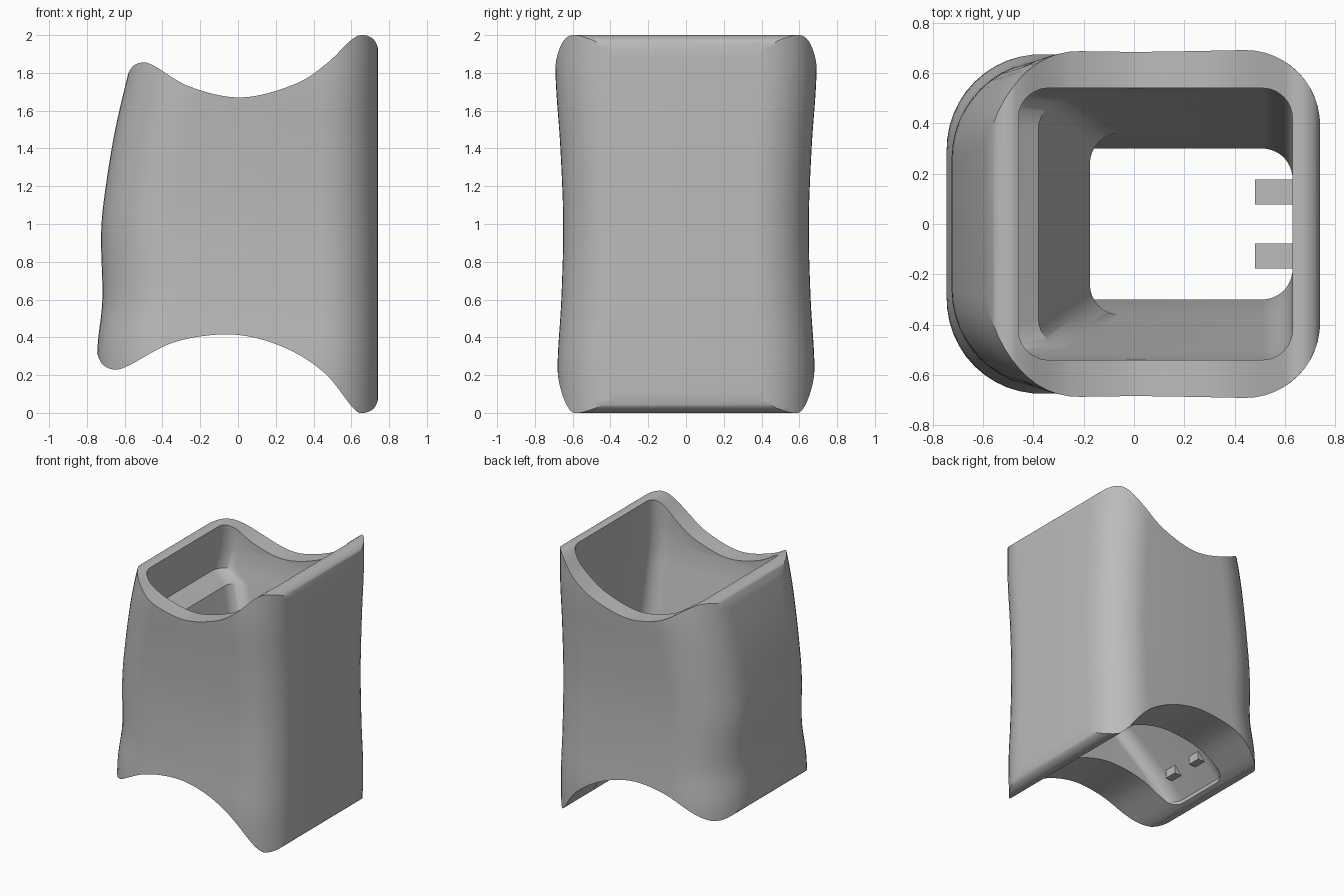
import bpy, bmesh, math

cube = bpy.data.objects.get("Cube")
if cube:
    bpy.data.objects.remove(cube, do_unlink=True)

grey = bpy.data.materials.new("plain_grey")
grey.use_nodes = True
GREY = (0.5, 0.5, 0.5, 1)
grey.diffuse_color = GREY
grey.node_tree.nodes["Principled BSDF"].inputs["Base Color"].default_value = GREY


def make_object(name, bm):
    bmesh.ops.recalc_face_normals(bm, faces=bm.faces[:])
    mesh = bpy.data.meshes.new(name)
    bm.to_mesh(mesh)
    bm.free()
    mesh.materials.append(grey)
    ob = bpy.data.objects.new(name, mesh)
    bpy.context.collection.objects.link(ob)
    return ob


def spline(pts, steps=8):
    """Catmull-Rom curve through 2D points."""
    p = [pts[0]] + pts + [pts[-1]]
    out = []
    for a, b, c, d in zip(p, p[1:], p[2:], p[3:]):
        for i in range(steps):
            t = i / steps
            out.append(tuple(0.5 * (2 * b[k] + (c[k] - a[k]) * t
                       + (2 * a[k] - 5 * b[k] + 4 * c[k] - d[k]) * t * t
                       + (3 * b[k] - a[k] - 3 * c[k] + d[k]) * t ** 3) for k in (0, 1)))
    return out + [pts[-1]]


def lookup(table, z):
    """Linear reading of a (z, value) table."""
    for (z0, v0), (z1, v1) in zip(table, table[1:]):
        if z <= z1:
            return v0 + (v1 - v0) * max(0, (z - z0) / (z1 - z0))
    return table[-1][1]


def ring(left, right, half, r_left, r_right, z, seg=12):
    """Rounded rectangle at height z."""
    corners = [(right, 1, r_right, 0), (left, 1, r_left, 90),
               (left, -1, r_left, 180), (right, -1, r_right, 270)]
    pts = []
    for x, side, r, start in corners:
        cx = x - r if x == right else x + r
        cy = side * (half - r)
        for i in range(seg + 1):
            a = math.radians(start + 90 * i / seg)
            pts.append((cx + r * math.cos(a), cy + r * math.sin(a), z))
    return pts


def loft(name, rings):
    bm = bmesh.new()
    rows = [[bm.verts.new(p) for p in r] for r in rings]
    n = len(rows[0])
    for lo, hi in zip(rows, rows[1:]):
        for i in range(n):
            j = (i + 1) % n
            bm.faces.new((lo[i], lo[j], hi[j], hi[i]))
    bm.faces.new(rows[0])
    bm.faces.new(rows[-1])
    return make_object(name, bm)


def boolean(ob, cutter, operation):
    mod = ob.modifiers.new(operation.lower(), 'BOOLEAN')
    mod.object = cutter
    mod.operation = operation
    mod.solver = 'EXACT'
    bpy.context.view_layer.objects.active = ob
    bpy.ops.object.modifier_apply(modifier=mod.name)
    bpy.data.objects.remove(cutter, do_unlink=True)


# Outer sleeve: bowed back wall, waisted sides
back = spline([(-0.1, -0.75), (0.33, -0.745), (0.6, -0.718), (0.95, -0.725),
               (1.2, -0.70), (1.5, -0.65), (1.8, -0.58), (2.1, -0.5)])
sides = spline([(-0.1, 0.67), (0.25, 0.68), (0.6, 0.66), (1.0, 0.65),
                (1.4, 0.665), (1.77, 0.69), (2.1, 0.69)])
levels = [-0.1 + 2.2 * i / 40 for i in range(41)]
sleeve = loft("sleeve", [ring(lookup(back, z), 0.74, lookup(sides, z), 0.39, 0.3, z)
                         for z in levels])

# Saddle-shaped ends with rounded tips
top = spline([(-0.61, 1.74), (-0.58, 1.8), (-0.55, 1.84), (-0.5, 1.855), (-0.44, 1.835),
              (-0.25, 1.725), (0.02, 1.67), (0.3, 1.74), (0.47, 1.85), (0.6, 1.975),
              (0.665, 2.0), (0.72, 1.975), (0.745, 1.92)])
bottom = spline([(0.745, 0.08), (0.72, 0.025), (0.665, 0.0), (0.61, 0.025), (0.47, 0.2),
                 (0.3, 0.32), (0.1, 0.395), (-0.1, 0.415), (-0.35, 0.37), (-0.58, 0.25),
                 (-0.66, 0.23), (-0.72, 0.26), (-0.747, 0.32)])
outline = [(-0.9, 1.6)] + top + [(0.9, 1.8), (0.9, 0.2)] + bottom + [(-0.9, 0.4)]
bm = bmesh.new()
face = bm.faces.new([bm.verts.new((x, -1, z)) for x, z in outline])
ext = bmesh.ops.extrude_face_region(bm, geom=[face])
bmesh.ops.translate(bm, vec=(0, 2, 0),
                    verts=[v for v in ext["geom"] if isinstance(v, bmesh.types.BMVert)])
boolean(sleeve, make_object("end_profile", bm), 'INTERSECT')

# Tapered cavity with a wedge standing out of the back wall
cavity_back = [(-0.2, -0.6), (0.27, -0.6), (0.73, -0.175), (1.42, -0.38),
               (1.5, -0.5), (1.8, -0.46), (2.2, -0.46)]
cavity_half = [(-0.2, 0.3), (0.42, 0.3), (1.65, 0.54), (2.2, 0.54)]
cavity_levels = sorted([z for z, v in cavity_back] + [0.42, 1.0, 1.65])
boolean(sleeve, loft("cavity", [ring(lookup(cavity_back, z), 0.63, lookup(cavity_half, z),
                                     0.12, 0.12, z) for z in cavity_levels]), 'DIFFERENCE')

# Smooth shading with crisp rims
bpy.ops.object.select_all(action='DESELECT')
sleeve.select_set(True)
bpy.context.view_layer.objects.active = sleeve
bpy.ops.object.shade_smooth_by_angle(angle=math.radians(30))


# Paired ribs on the inner front and back walls
def rib(name, x0, x1, y, z0, z1):
    bm = bmesh.new()
    bmesh.ops.create_cube(bm, size=1)
    bmesh.ops.scale(bm, vec=(x1 - x0, 0.1, z1 - z0), verts=bm.verts)
    bmesh.ops.translate(bm, vec=((x0 + x1) / 2, y, (z0 + z1) / 2), verts=bm.verts)
    make_object(name, bm)


for side, label in ((1, "back"), (-1, "front")):
    rib("inner_rib_" + label, 0.48, 0.65, side * 0.127, 0.3, 0.6)
    rib("wedge_rib_" + label, -0.6, -0.44, side * 0.127, 0.38, 0.5)
